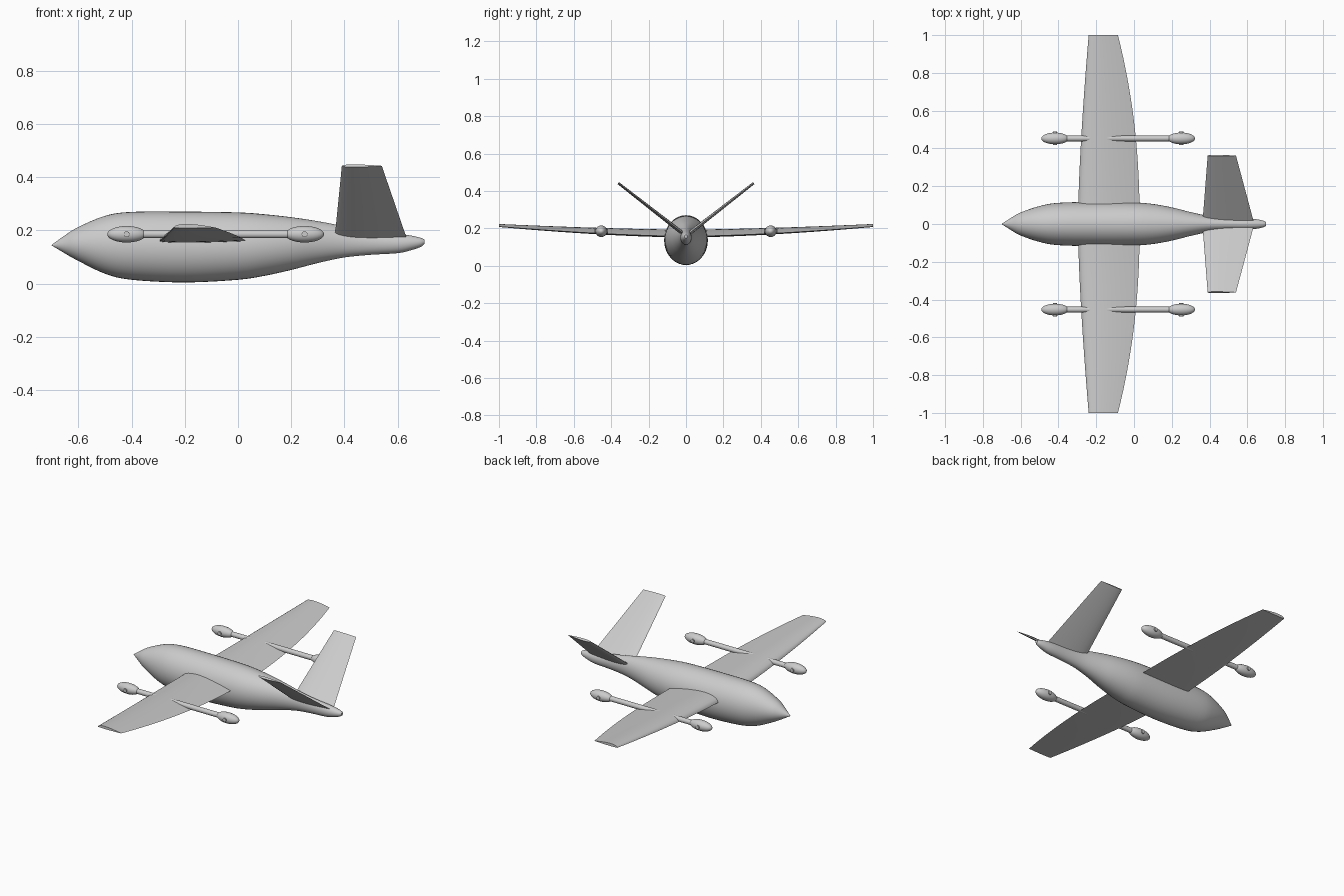
import bpy, bmesh, math
from mathutils import Vector, Matrix

cube = bpy.data.objects.get("Cube")
if cube:
    bpy.data.objects.remove(cube)

grey = bpy.data.materials.new("light grey")
grey.use_nodes = True
grey.diffuse_color = (0.6, 0.6, 0.6, 1)
grey.node_tree.nodes["Principled BSDF"].inputs["Base Color"].default_value = (0.6, 0.6, 0.6, 1)


def finish(bm, name, angle=35):
    """Turn a bmesh into a smooth shaded object."""
    bmesh.ops.recalc_face_normals(bm, faces=bm.faces)
    mesh = bpy.data.meshes.new(name)
    bm.to_mesh(mesh)
    bm.free()
    mesh.materials.append(grey)
    obj = bpy.data.objects.new(name, mesh)
    bpy.context.collection.objects.link(obj)
    bpy.ops.object.select_all(action='DESELECT')
    obj.select_set(True)
    bpy.context.view_layer.objects.active = obj
    bpy.ops.object.shade_smooth_by_angle(angle=math.radians(angle))
    return obj


def loft(name, rings):
    """Skin a list of closed rings and cap both ends."""
    bm = bmesh.new()
    loops = [[bm.verts.new(p) for p in ring] for ring in rings]
    for a, b in zip(loops, loops[1:]):
        for i in range(len(a)):
            j = (i + 1) % len(a)
            bm.faces.new((a[i], a[j], b[j], b[i]))
    bm.faces.new(loops[0])
    bm.faces.new(loops[-1])
    return finish(bm, name)


def smooth_path(points, steps):
    """Catmull-Rom interpolation through the points."""
    pts = [Vector(p) for p in points]
    out = []
    for i in range(len(pts) - 1):
        p0, p1, p2 = pts[max(i - 1, 0)], pts[i], pts[i + 1]
        p3 = pts[min(i + 2, len(pts) - 1)]
        for s in range(steps):
            t = s / steps
            out.append(0.5 * (2 * p1 + (p2 - p0) * t
                              + (2 * p0 - 5 * p1 + 4 * p2 - p3) * t ** 2
                              + (3 * p1 - p0 - 3 * p2 + p3) * t ** 3))
    return out + [pts[-1]]


def airfoil(thick, camber, n=14):
    """Closed section as (chord fraction, height) pairs."""
    upper, lower = [], []
    for i in range(n + 1):
        c = (1 - math.cos(math.pi * i / n)) / 2
        h = 5 * thick * (0.2969 * c ** 0.5 - 0.126 * c - 0.3516 * c ** 2
                         + 0.2843 * c ** 3 - 0.1036 * c ** 4)
        upper.append((c, h * (camber + 1)))
        lower.append((c, h * (camber - 1)))
    return upper + lower[-1:0:-1]


# Fuselage: x, top z, bottom z, half width
stations = [
    (-0.7, 0.145, 0.143, 0.001), (-0.65, 0.181, 0.113, 0.033),
    (-0.6, 0.212, 0.085, 0.061), (-0.5, 0.254, 0.037, 0.095),
    (-0.4, 0.269, 0.014, 0.112), (-0.2, 0.27, 0.004, 0.117),
    (0, 0.267, 0.014, 0.114), (0.1, 0.26, 0.029, 0.106),
    (0.2, 0.249, 0.051, 0.088), (0.3, 0.234, 0.077, 0.063),
    (0.4, 0.215, 0.098, 0.042), (0.5, 0.198, 0.108, 0.033),
    (0.6, 0.187, 0.114, 0.03), (0.65, 0.18, 0.125, 0.025),
    (0.685, 0.172, 0.137, 0.017), (0.7, 0.165, 0.148, 0.009)]
rings = []
for x, top, bottom, half in smooth_path([Vector(s) for s in stations], 4):
    ring = []
    for k in range(40):
        a = math.tau * k / 40
        ring.append((x, half * math.cos(a),
                     (top + bottom) / 2 + (top - bottom) / 2 * math.sin(a)))
    rings.append(ring)
loft("fuselage", rings)

# Main wing with curved trailing edge and upswept tips
rings = []
for k in range(-16, 17):
    y = k / 16
    s = abs(y)
    lead = -0.297 + 0.057 * s ** 1.5
    trail = 0.03 - 0.115 * s ** 2.2
    base = 0.158 + 0.052 * s ** 1.6
    thick = (0.042 - 0.026 * s ** 1.7) 
    rings.append([(lead + c * (trail - lead), y, base + h)
                  for c, h in airfoil(thick, 0.7)])
loft("main_wing", rings)

# V-tail fins
for side, label in ((1, "left"), (-1, "right")):
    root, tip = Vector((0, 0.16)), Vector((0.362, 0.442))
    along = (tip - root).normalized()
    rings = []
    for s in (0, 1):
        lead, trail = 0.362 + 0.028 * s, 0.637 - 0.097 * s
        mid = root.lerp(tip, s)
        ring = []
        for c, h in airfoil(0.022 - 0.009 * s, 0):
            ring.append((lead + c * (trail - lead),
                         side * (mid.x - along.y * h), mid.y + along.x * h))
        rings.append(ring)
    loft("tail_fin_" + label, rings)


def cylinder(name, centre, radius, depth, axis):
    bm = bmesh.new()
    turn = Matrix.Rotation(math.pi / 2, 4, axis)
    bmesh.ops.create_cone(bm, cap_ends=True, segments=24, radius1=radius,
                          radius2=radius, depth=depth,
                          matrix=Matrix.Translation(centre) @ turn)
    return finish(bm, name)


# Lift booms, motor pods and their cross shafts
for y, label in ((0.453, "left"), (-0.453, "right")):
    cylinder("boom_" + label, (-0.085, y, 0.185), 0.015, 0.66, 'Y')
    for x, end in ((-0.418, "front"), (0.25, "rear")):
        bm = bmesh.new()
        place = Matrix.Translation((x, y, 0.185))
        shape = Matrix.Diagonal((0.073, 0.031, 0.031, 1))
        turn = Matrix.Rotation(math.pi / 2, 4, 'Y')
        bmesh.ops.create_uvsphere(bm, u_segments=28, v_segments=18, radius=1,
                                  matrix=place @ shape @ turn)
        finish(bm, f"motor_pod_{end}_{label}")
        cylinder(f"motor_shaft_{end}_{label}", (x, y, 0.185), 0.011, 0.072, 'X')
